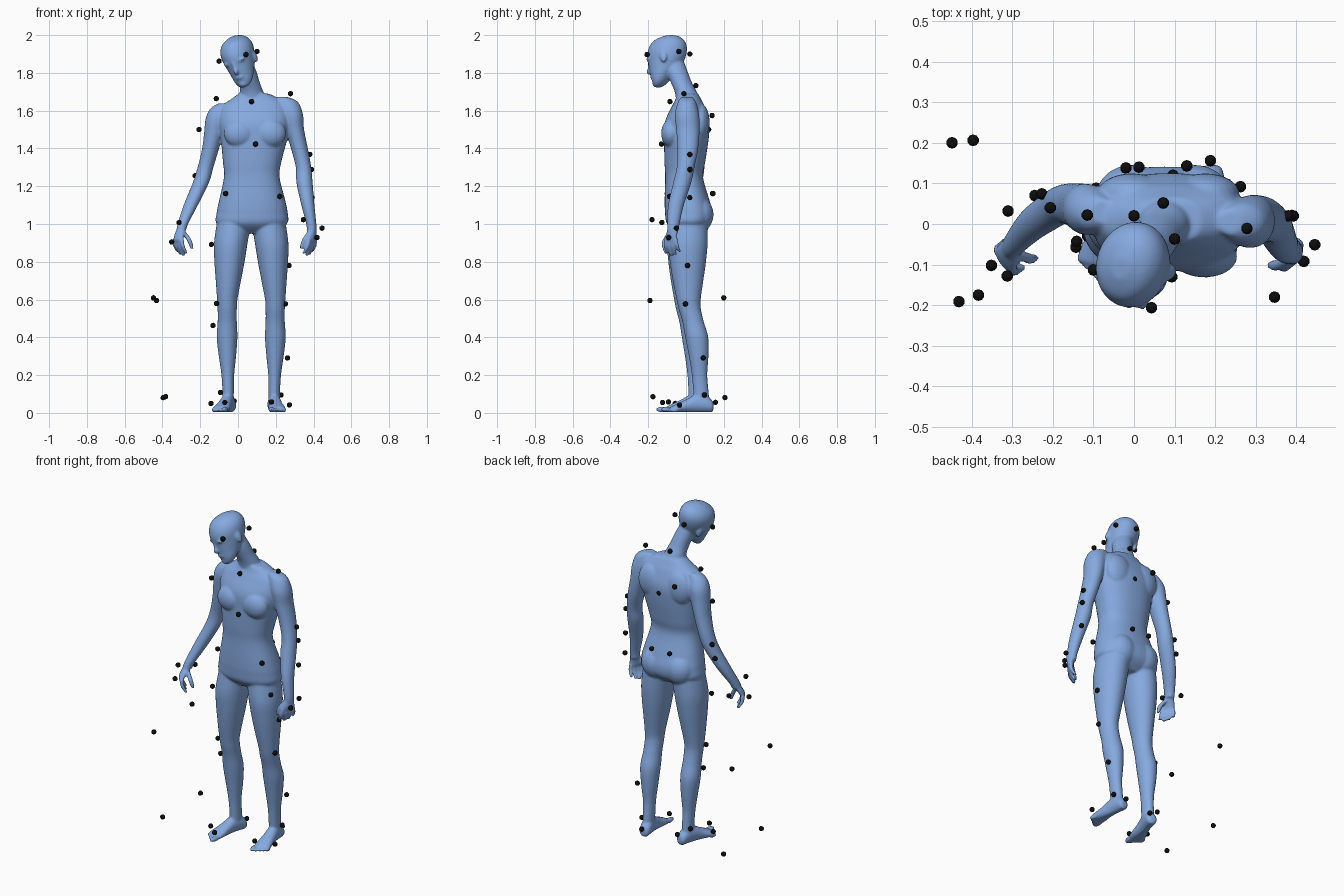
import bpy, bmesh, math
from mathutils import Vector, Matrix

X, Y, Z = Vector((1, 0, 0)), Vector((0, 1, 0)), Vector((0, 0, 1))


def material(name, rgb):
    m = bpy.data.materials.new(name)
    m.diffuse_color = (*rgb, 1)
    return m


def make_object(name, bm, mat):
    me = bpy.data.meshes.new(name)
    bmesh.ops.recalc_face_normals(bm, faces=bm.faces)
    for f in bm.faces:
        f.smooth = True
    bm.to_mesh(me)
    bm.free()
    me.materials.append(mat)
    ob = bpy.data.objects.new(name, me)
    bpy.context.collection.objects.link(ob)
    return ob


def catmull(p0, p1, p2, p3, t):
    return [0.5 * (2 * b + (c - a) * t + (2 * a - 5 * b + 4 * c - d) * t * t
                   + (3 * b - a - 3 * c + d) * t ** 3) for a, b, c, d in zip(p0, p1, p2, p3)]


def loft(bm, stations, a=X, b=Y, power=2.0, mat=None, n=28, steps=5):
    """Closed tube through stations (x, y, z, radius along a, radius along b)."""
    s = [stations[0]] + list(stations) + [stations[-1]]
    rows = [catmull(*s[i:i + 4], k / steps) for i in range(len(s) - 3) for k in range(steps)]
    rows.append(stations[-1])
    rings = []
    for x, y, z, ra, rb in rows:
        ring = []
        for k in range(n):
            c, d = math.cos(math.tau * k / n), math.sin(math.tau * k / n)
            c = math.copysign(abs(c) ** (2 / power), c)
            d = math.copysign(abs(d) ** (2 / power), d)
            p = Vector((x, y, z)) + a * (c * ra) + b * (d * rb)
            if mat:
                p = mat @ p
            p.z = max(p.z, 0.004)
            ring.append(bm.verts.new(p))
        rings.append(ring)
    for r, q in zip(rings, rings[1:]):
        for k in range(n):
            bm.faces.new((r[k], r[(k + 1) % n], q[(k + 1) % n], q[k]))
    bm.faces.new(rings[0][::-1])
    bm.faces.new(rings[-1])


def blob(bm, pos, radii, mat=Matrix()):
    m = mat @ Matrix.Translation(pos) @ Matrix.Diagonal((*radii, 1))
    bmesh.ops.create_uvsphere(bm, u_segments=20, v_segments=12, radius=1, matrix=m)


skin = material("blue skin", (0.24, 0.40, 0.74))
black = material("marker black", (0.004, 0.004, 0.004))
bm = bmesh.new()

# torso and neck
loft(bm, [(.07, .015, .95, .09, .06), (.073, .015, 1.0, .185, .115), (.075, .015, 1.06, .188, .126),
          (.075, .005, 1.13, .174, .118), (.073, -.01, 1.25, .147, .1), (.075, -.006, 1.33, .155, .108),
          (.085, .002, 1.45, .176, .118), (.087, .006, 1.54, .19, .118), (.09, .012, 1.62, .178, .088),
          (.092, .012, 1.66, .13, .068), (.085, .008, 1.69, .08, .056)], power=2.3, n=40)
loft(bm, [(.078, .01, 1.64, .07, .06), (.072, -.002, 1.70, .062, .058), (.06, -.025, 1.75, .055, .056),
          (.042, -.05, 1.81, .055, .058), (.02, -.07, 1.87, .05, .055)])
for s in (-1, 1):
    blob(bm, (.09 + s * .083, -.08, 1.48), (.082, .052, .075))     # chest
    blob(bm, (.085 + s * .09, .075, 1.54), (.085, .05, .1))        # shoulder blades
    blob(bm, (.072 + s * .078, .068, 1.05), (.088, .078, .095))    # buttocks

# head: turned, tilted and looking down
head = (Matrix.Translation((.006, -.097, 1.886)) @ Matrix.Rotation(-.42, 4, 'Z')
        @ Matrix.Rotation(-.3, 4, 'Y') @ Matrix.Rotation(.3, 4, 'X'))
loft(bm, [(0, -.078, -.15, .02, .018), (0, -.066, -.135, .04, .036), (0, -.052, -.11, .054, .055),
          (0, -.03, -.075, .065, .079), (0, -.01, -.03, .078, .1), (0, 0, .02, .088, .11),
          (0, .005, .06, .083, .102), (0, .005, .092, .06, .076), (0, .005, .11, .02, .028)], mat=head)
blob(bm, (0, -.112, -.05), (.013, .02, .02), head)                 # nose
blob(bm, (0, -.107, -.025), (.009, .012, .03), head)               # nose bridge
blob(bm, (0, -.103, -.088), (.024, .012, .012), head)              # lips
blob(bm, (0, -.092, -.128), (.022, .018, .018), head)              # chin
for s in (-1, 1):
    blob(bm, (s * .034, -.092, -.002), (.03, .014, .01), head)     # brow
    blob(bm, (s * .083, .005, -.025), (.01, .02, .034), head)      # ear

# legs: one profile mirrored about the body's middle, the right one set forward
LEG = [(.09, .015, 1.02, .09, .10), (.108, .01, .9, .089, .105), (.115, .01, .8, .08, .096),
       (.121, .011, .7, .067, .081), (.127, .014, .6, .054, .064), (.127, .02, .55, .051, .059),
       (.127, .038, .48, .051, .057), (.128, .057, .4, .055, .061), (.126, .067, .3, .046, .052),
       (.124, .072, .2, .034, .041), (.122, .08, .1, .03, .041), (.122, .083, .04, .03, .04)]
FOOT = [(0, .062, .034, .016, .02), (0, .052, .036, .03, .034), (0, .02, .048, .034, .046),
        (0, -.03, .05, .034, .048), (0, -.08, .037, .038, .036), (0, -.13, .025, .046, .024),
        (0, -.165, .018, .045, .015)]
for s, turn in ((1, .1), (-1, -.27)):
    shift = 0 if s > 0 else -.026
    loft(bm, [(.07 + s * x, y + shift * (1.1 - z), z, a, b) for x, y, z, a, b in LEG])
    foot = Matrix.Translation((.07 + s * .122, .083 + shift, 0)) @ Matrix.Rotation(turn, 4, 'Z')
    loft(bm, FOOT, X, Z, mat=foot)
    for i in range(5):                                             # toes, big toe inside
        r = .015 if i == 0 else .0105
        blob(bm, (s * (-.034 + .018 * i), -.18 + .008 * i, r + .003), (r * .95, .036 - .003 * i, r), foot)

# arms
loft(bm, [(.235, .005, 1.672, .03, .03), (.262, .005, 1.645, .056, .048), (.284, .005, 1.58, .06, .064),
          (.3, .01, 1.5, .05, .062), (.325, .01, 1.4, .045, .055), (.347, -.002, 1.3, .041, .047),
          (.352, -.02, 1.22, .043, .048), (.37, -.053, 1.1, .035, .042), (.388, -.067, 1.0, .027, .033),
          (.39, -.07, .96, .026, .03)])
loft(bm, [(-.075, .03, 1.638, .03, .03), (-.096, .03, 1.612, .05, .046), (-.113, .035, 1.56, .058, .062),
          (-.128, .04, 1.48, .052, .06), (-.145, .046, 1.4, .045, .055), (-.172, .05, 1.3, .042, .048),
          (-.196, .038, 1.22, .043, .047), (-.25, .0, 1.1, .038, .042), (-.292, -.045, 1.0, .028, .033),
          (-.3, -.057, .965, .026, .03)])


# hands: u points to the index finger side, n out of the palm
def hand(wrist, knuckle, u, n):
    w, k = Vector(wrist), Vector(knuckle)
    u, n = Vector(u).normalized(), Vector(n).normalized()
    loft(bm, [(*w, .026, .024), (*(w.lerp(k, .5) - n * .003), .034, .02), (*k, .039, .016),
              (*(k - Z * .012), .034, .011)], u, n)
    for i, length in enumerate((.075, .088, .082, .066)):
        base = k + u * (.03 - .02 * i)
        mid = base - Z * length * .5 + n * .004 + u * (.006 - .004 * i)
        tip = base - Z * length + n * .026 + u * (.009 - .006 * i)
        loft(bm, [(*base, .0115, .0125), (*mid, .011, .0115), (*tip, .009, .009)], u, n, n=12)
    t = w + u * .022 - Z * .02
    loft(bm, [(*t, .014, .014), (*(t + u * .026 + n * .014 - Z * .04), .0145, .0135),
              (*(t + u * .034 + n * .028 - Z * .085), .01, .01)], u, n, n=12)


hand((.389, -.069, .975), (.39, -.08, .918), (-.55, -.83, 0), (-.83, .55, 0))
hand((-.299, -.055, .975), (-.316, -.09, .918), (.6, -.8, 0), (.8, .6, 0))

# fuse all body parts into one smooth skin
body = make_object("body", bm, skin)
re = body.modifiers.new("fuse", 'REMESH')
re.mode, re.voxel_size, re.use_smooth_shade = 'VOXEL', .006, True
sm = body.modifiers.new("soften", 'SMOOTH')
sm.factor, sm.iterations = .5, 7

# tracking markers (x, y, z)
MARKERS = {
    "head_markers": [(.043, -.206, 1.897), (-.1, -.113, 1.862), (.1, -.037, 1.913), (0, .02, 1.9)],
    "torso_markers": [(.072, .052, 1.733), (.071, -.085, 1.648), (.093, -.13, 1.423), (-.02, .138, 1.574),
                      (.096, .12, 1.5), (.13, .143, 1.161), (.012, .14, 1.161), (-.066, -.1, 1.161),
                      (.222, -.087, 1.146)],
    "left_arm_markers": [(.278, -.011, 1.69), (.38, .02, 1.368), (.389, .021, 1.288), (.392, .02, 1.14),
                         (.346, -.18, 1.023), (.445, -.051, .978), (.418, -.092, .928)],
    "right_arm_markers": [(-.115, .022, 1.664), (-.206, .04, 1.5), (-.227, .074, 1.256), (-.244, .07, 1.173),
                          (-.312, -.128, 1.008), (-.31, .032, .951), (-.351, -.102, .905)],
    "left_leg_markers": [(.27, .008, .78), (.251, -.003, .577), (.262, .092, .291), (.228, .098, .095),
                         (.188, .156, .056), (.177, -.093, .058), (.272, -.034, .042)],
    "right_leg_markers": [(-.141, -.043, .892), (-.114, -.03, .579), (-.132, .022, .463), (-.093, .088, .108),
                          (-.02, .112, .063), (-.07, -.124, .055), (-.143, -.057, .05)],
    "floating_markers": [(-.448, .2, .609), (-.431, -.191, .595), (-.396, .206, .081), (-.383, -.175, .086)],
}
for name, points in MARKERS.items():
    mb = bmesh.new()
    for p in points:
        bmesh.ops.create_icosphere(mb, subdivisions=2, radius=.0145, matrix=Matrix.Translation(p))
    make_object(name, mb, black)
